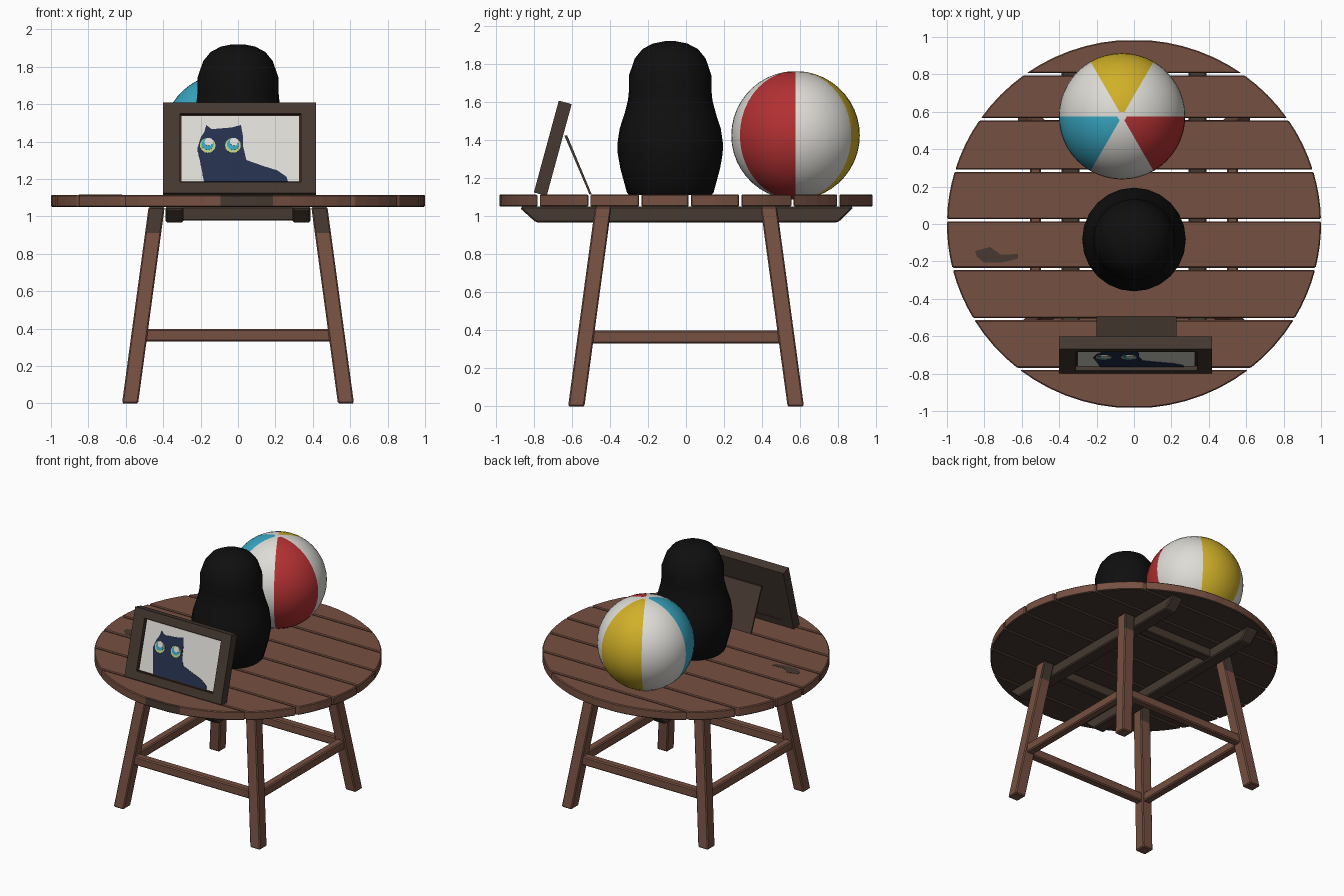
import bpy, bmesh, math
from mathutils import Matrix, Vector

if "Cube" in bpy.data.objects:
    bpy.data.objects.remove(bpy.data.objects["Cube"])


def material(name, r, g, b):
    lin = lambda c: ((c / 255 + 0.055) / 1.055) ** 2.4 if c > 10 else c / 255 / 12.92
    m = bpy.data.materials.new(name)
    m.diffuse_color = (lin(r), lin(g), lin(b), 1)
    m.use_nodes = True
    m.node_tree.nodes["Principled BSDF"].inputs["Base Color"].default_value = m.diffuse_color
    return m


WOOD = material("red brown wood", 118, 80, 65)
DARK = material("worn dark wood", 70, 57, 49)
LINER = material("deep brown", 56, 34, 28)
BLACK = material("black", 15, 15, 15)
WHITE = material("off white", 222, 220, 214)
RED = material("red", 178, 48, 50)
YELLOW = material("yellow", 208, 176, 40)
CYAN = material("cyan", 56, 166, 194)
NAVY = material("navy", 36, 48, 76)
GREEN = material("pale green", 190, 206, 130)


def finish(name, bm, mats, bevel=0, rule=None, smooth=False):
    """Turn a bmesh into an object; rule(face) picks the material index."""
    bmesh.ops.recalc_face_normals(bm, faces=bm.faces)
    bm.normal_update()
    for f in bm.faces:
        f.smooth = smooth
        if rule:
            f.material_index = rule(f)
    me = bpy.data.meshes.new(name)
    bm.to_mesh(me)
    bm.free()
    for m in mats:
        me.materials.append(m)
    ob = bpy.data.objects.new(name, me)
    bpy.context.collection.objects.link(ob)
    if bevel:
        mod = ob.modifiers.new("bevel", "BEVEL")
        mod.width, mod.segments, mod.limit_method = bevel, 1, "ANGLE"
    return ob


def prism(name, pts, lo, hi, axis, mats, bevel=0, rule=None, matrix=None):
    """Extrude a flat outline along x, y or z."""
    place = {"x": lambda p, q, h: (h, p, q),
             "y": lambda p, q, h: (p, h, q),
             "z": lambda p, q, h: (p, q, h)}[axis]
    bm = bmesh.new()
    a = [bm.verts.new(place(p, q, lo)) for p, q in pts]
    b = [bm.verts.new(place(p, q, hi)) for p, q in pts]
    bm.faces.new(a)
    bm.faces.new(b)
    for i in range(len(pts)):
        j = (i + 1) % len(pts)
        bm.faces.new((a[i], a[j], b[j], b[i]))
    if matrix:
        bm.transform(matrix)
    return finish(name, bm, mats, bevel, rule)


def rect(x0, x1, y0, y1):
    return [(x0, y0), (x1, y0), (x1, y1), (x0, y1)]


# Round plank top, dark underneath, with a worn patch on the front rim
def plank_rule(f):
    c = f.calc_center_median()
    front_wear = c.y < -0.95 and abs(c.x - 0.03) < 0.14 and abs(f.normal.z) < 0.5
    return 1 if f.normal.z < -0.5 or front_wear else 0


RY = 0.985
cuts = [-RY, -0.775, -0.508, -0.24, 0.02, 0.285, 0.56, 0.80, RY]
for i in range(8):
    y0 = cuts[i] + (0.006 if i else 0)
    y1 = cuts[i + 1] - (0.006 if i < 7 else 0)
    t0, t1 = math.asin(y0 / RY), math.asin(y1 / RY)
    n = 7 if i in (0, 7) else 4
    ts = [t0 + (t1 - t0) * k / n for k in range(n + 1)]
    right = [(math.cos(t), RY * math.sin(t)) for t in ts]
    left = [(-x, y) for x, y in reversed(right) if x > 1e-4]
    right = [p for p in right if p[0] > 1e-4]
    prism(f"top_plank_{i + 1}", right + left, 1.05, 1.115, "z", [WOOD, DARK], 0.006, plank_rule)

# Worn patch on the top
patch = [(-.85, -.145), (-.77, -.123), (-.71, -.165), (-.62, -.16), (-.62, -.185),
         (-.71, -.207), (-.80, -.207), (-.84, -.175)]
prism("top_worn_patch", patch, 1.112, 1.117, "z", [DARK])

# Battens and cross bars under the top
for s, side in ((-1, "left"), (1, "right")):
    prism(f"{side}_batten", [(-.87, 1.05), (-.865, 1.035), (-.79, .968), (.80, .968), (.87, 1.035), (.88, 1.05)],
          s * 0.34 - 0.048, s * 0.34 + 0.048, "x", [DARK], 0.008)
for s, side in ((-1, "front"), (1, "back")):
    prism(f"{side}_cross_bar", rect(-.30, .30, s * .435 - .035, s * .435 + .035), .978, 1.05, "z", [DARK], 0.006)


# Splayed legs, worn dark on the upper front and back faces
def leg(name, sx, sy):
    bm = bmesh.new()
    rings = []
    for z in (0, 0.91, 1.05):
        c = 0.577 - 0.142 * z / 1.05
        rings.append([bm.verts.new((sx * c + p, sy * c + q, z))
                      for p, q in rect(-.043, .043, -.043, .043)])
    bm.faces.new(rings[0])
    bm.faces.new(rings[2])
    for lo, hi in zip(rings, rings[1:]):
        for i in range(4):
            j = (i + 1) % 4
            bm.faces.new((lo[i], lo[j], hi[j], hi[i]))
    finish(name, bm, [WOOD, DARK], 0.007,
           lambda f: 1 if f.calc_center_median().z > 0.92 and abs(f.normal.y) > 0.7 else 0)


for sx, lr in ((-1, "left"), (1, "right")):
    for sy, fb in ((-1, "front"), (1, "back")):
        leg(f"{fb}_{lr}_leg", sx, sy)

# Stretchers between the legs
for s, a, b in ((-1, "front", "left"), (1, "back", "right")):
    c = s * 0.527
    prism(f"{a}_stretcher", rect(-.50, .50, c - .03, c + .03), .33, .398, "z", [WOOD], 0.008)
    prism(f"{b}_stretcher", rect(c - .03, c + .03, -.50, .50), .33, .398, "z", [WOOD], 0.008)


def lathe(name, profile, centre, segs, mats, rule=None):
    """Revolve (radius, z) points, closing both ends with a flat cap."""
    bm = bmesh.new()
    rings = [[bm.verts.new((r * math.cos(2 * math.pi * k / segs), r * math.sin(2 * math.pi * k / segs), z))
              for k in range(segs)] for r, z in profile]
    bm.faces.new(rings[0])
    bm.faces.new(rings[-1])
    for lo, hi in zip(rings, rings[1:]):
        for i in range(segs):
            j = (i + 1) % segs
            bm.faces.new((lo[i], lo[j], hi[j], hi[i]))
    ob = finish(name, bm, mats, 0, rule, smooth=True)
    ob.location = centre
    return ob


# Black figure with a rounded head
lathe("black_figure", [(.215, 1.112), (.228, 1.125), (.262, 1.25), (.276, 1.33), (.277, 1.385), (.266, 1.46),
                       (.24, 1.54), (.222, 1.61), (.217, 1.66), (.217, 1.74), (.186, 1.83), (.145, 1.88),
                       (.09, 1.908), (.03, 1.92)], (0, -0.083, 0), 24, [BLACK])


# Beach ball: six gores, white caps at the poles
def gore(f):
    c = f.calc_center_median()
    if abs(c.z) > R * 0.993:
        return 0
    k = int((math.degrees(math.atan2(c.y, c.x)) % 360) // 60)
    return {1: 1, 3: 2, 5: 3}.get(k, 0)


R = 0.338
arc = [math.radians(a) for a in [-86] + list(range(-80, 81, 8)) + [86]]
lathe("beach_ball", [(R * math.cos(a), R * math.sin(a)) for a in arc], (-0.064, 0.576, 1.425), 48,
      [WHITE, YELLOW, CYAN, RED], gore)

# Leaning picture frame, built upright and tilted back
TILT = Matrix.Translation((0.008, -0.80, 1.125)) @ Matrix.Rotation(math.radians(-15.2), 4, "X")
X0, X1, H = -0.408, 0.408, 0.50
L, RT, B, T = -0.318, 0.328, 0.06, 0.44
for name, r in (("frame_bottom", rect(X0, X1, 0, B)), ("frame_top", rect(X0, X1, T, H)),
                ("frame_left", rect(X0, L, B, T)), ("frame_right", rect(RT, X1, B, T))):
    prism(name, r, 0, 0.07, "y", [DARK], matrix=TILT)
prism("frame_liner", rect(L, RT, B, T), 0.026, 0.066, "y", [LINER, DARK],
      rule=lambda f: 1 if f.normal.y > 0.5 else 0, matrix=TILT)
e = 0.009
prism("picture_paper", rect(L + e, RT - e, B + e, T - e), 0.022, 0.028, "y", [WHITE], matrix=TILT)


# Painted cat, with positions given as (x, z) seen from the front
def flat(x, z):
    return (x - 0.008, (z - 1.125) / 0.965 + 0.006)


cat = [(-.182, 1.185), (-.20, 1.28), (-.218, 1.36), (-.20, 1.42), (-.18, 1.45), (-.17, 1.487), (-.14, 1.465),
       (-.11, 1.468), (-.06, 1.472), (-.03, 1.475), (.016, 1.488), (.026, 1.43), (.028, 1.37), (.045, 1.30),
       (.13, 1.27), (.21, 1.245), (.26, 1.21), (.267, 1.185)]
prism("painted_cat", [flat(*p) for p in cat], 0.019, 0.024, "y", [NAVY], matrix=TILT)


def disc(name, x, z, rx, rz, depth, mat):
    pts = [flat(x + rx * math.cos(k * math.pi / 8), z + rz * math.sin(k * math.pi / 8)) for k in range(16)]
    prism(name, pts, depth, depth + 0.004, "y", [mat], matrix=TILT)


for x, side in ((-0.162, "left"), (-0.027, "right")):
    disc(f"{side}_eye", x, 1.378, 0.042, 0.04, 0.017, GREEN)
    disc(f"{side}_iris", x, 1.384, 0.032, 0.031, 0.015, CYAN)
    disc(f"{side}_eye_shine", x + 0.006, 1.396, 0.023, 0.021, 0.013, WHITE)

# Fold-out stand behind the frame
prism("frame_stand", [(-.640, 1.425), (-.625, 1.425), (-.495, 1.113), (-.507, 1.113)], -.20, .228, "x", [DARK])
